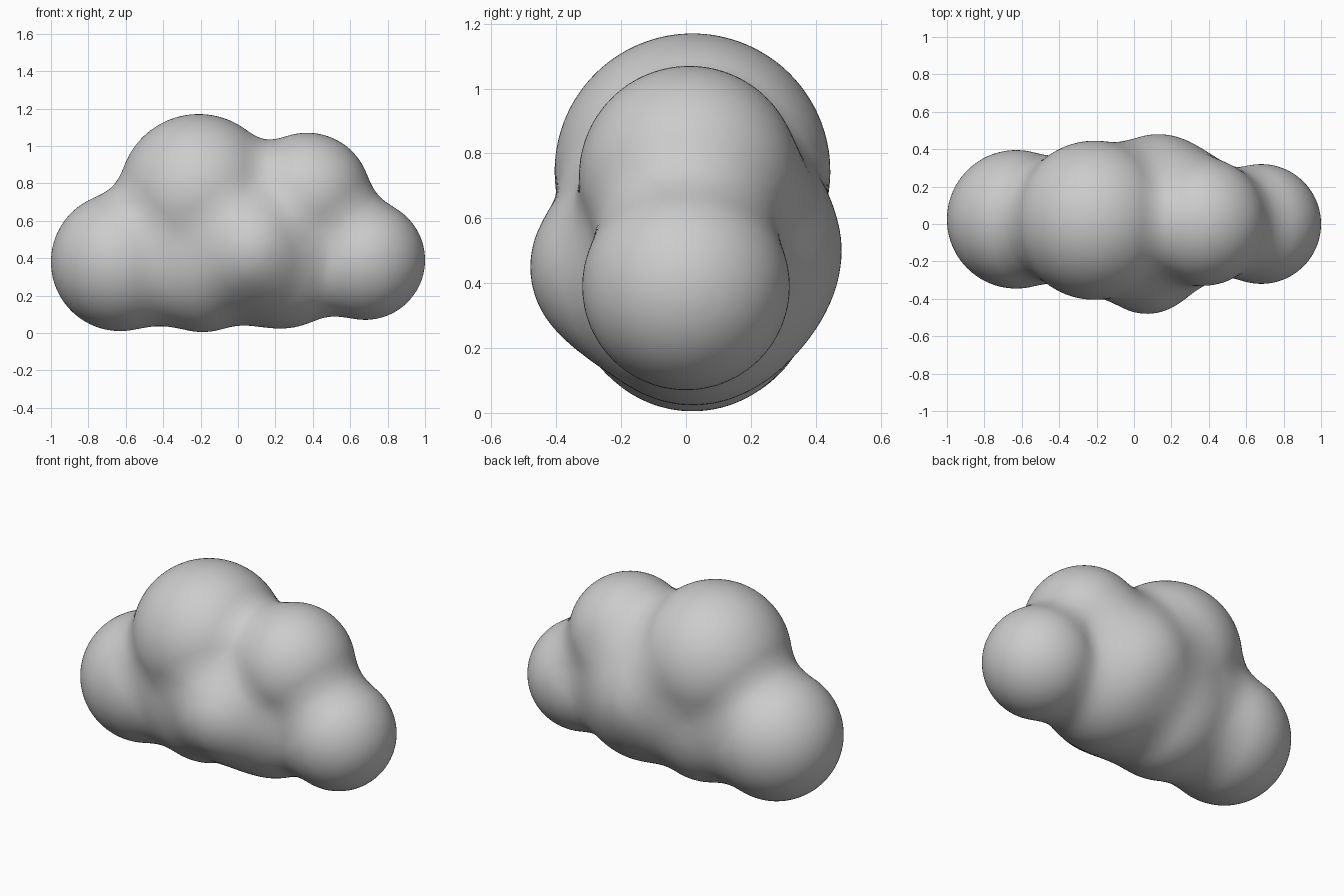
import bpy, bmesh
from mathutils import Vector, Matrix

if "Cube" in bpy.data.objects:
    bpy.data.objects.remove(bpy.data.objects["Cube"])

# Puffs of the cloud: centre x, y, z, radius
PUFFS = [
    (-0.63, 0.025, 0.38, 0.37),    # left
    (-0.21, 0.02, 0.745, 0.425),   # top
    (0.37, 0.01, 0.73, 0.34),      # top right
    (0.68, 0.0, 0.39, 0.32),       # right
    (0.07, -0.20, 0.45, 0.28),     # front
    (0.13, 0.14, 0.50, 0.34),      # back
    (-0.19, 0.02, 0.365, 0.36),    # bottom left
    (0.24, 0.02, 0.36, 0.335),     # bottom right
]
BALLS = [(Vector(p[:3]), p[3]) for p in PUFFS]
BLEND = 0.15


def field(p):
    """Smoothly blended distance to all puffs."""
    d = 10.0
    for c, r in BALLS:
        e = (p - c).length - r
        h = max(BLEND - abs(d - e), 0.0)
        d = min(d, e) - h * h / (4 * BLEND)
    return d


STEP = 0.001
AXES = [Vector((STEP, 0, 0)), Vector((0, STEP, 0)), Vector((0, 0, STEP))]


def project(bm, times):
    """Pull every vertex onto the blended surface."""
    for v in bm.verts:
        for _ in range(times):
            f = field(v.co)
            if abs(f) < 0.0003:
                break
            g = Vector([(field(v.co + a) - f) / STEP for a in AXES])
            v.co -= g * (f / max(g.length_squared, 0.2))


# Overlapping spheres fused into one skin
bm = bmesh.new()
for c, r in BALLS:
    bmesh.ops.create_icosphere(bm, subdivisions=5, radius=r, matrix=Matrix.Translation(c))
mesh = bpy.data.meshes.new("cloud")
bm.to_mesh(mesh)
bm.free()
cloud = bpy.data.objects.new("cloud", mesh)
bpy.context.collection.objects.link(cloud)
fuse = cloud.modifiers.new("fuse", 'REMESH')
fuse.mode = 'VOXEL'
fuse.voxel_size = 0.022

# Rounded valleys between the puffs
bm = bmesh.new()
bm.from_object(cloud, bpy.context.evaluated_depsgraph_get())
cloud.modifiers.remove(fuse)
project(bm, 3)
for _ in range(3):
    bmesh.ops.smooth_vert(bm, verts=bm.verts, factor=0.5,
                          use_axis_x=True, use_axis_y=True, use_axis_z=True)
project(bm, 3)
for f in bm.faces:
    f.smooth = True
bm.to_mesh(mesh)
bm.free()
